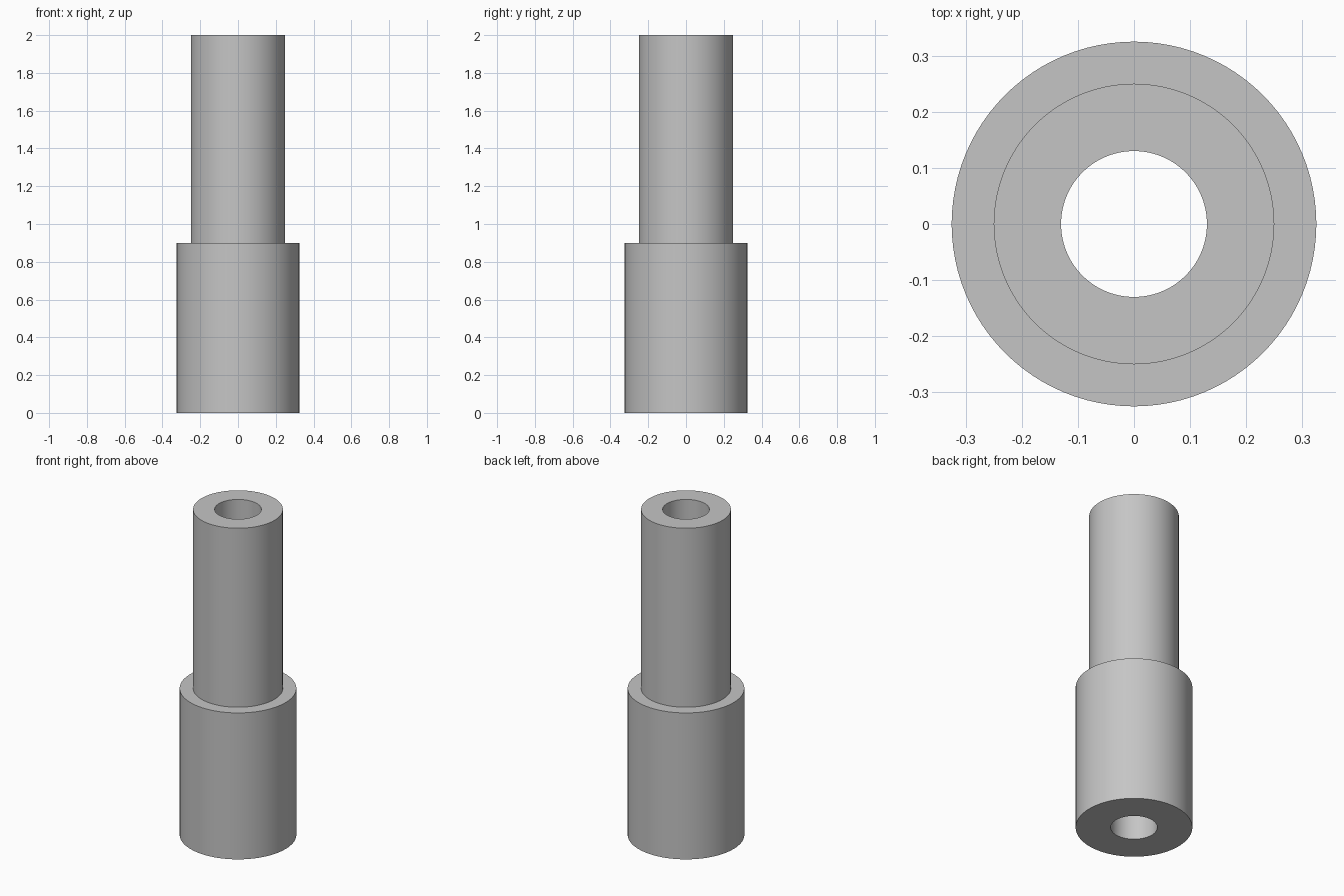
import bpy
import bmesh
import math

cube = bpy.data.objects.get("Cube")
if cube:
    bpy.data.objects.remove(cube, do_unlink=True)

SEGMENTS = 96
BORE, NECK, BODY = 0.13, 0.25, 0.325
SHOULDER, HEIGHT = 0.9, 2.0

# Plain grey material
grey = bpy.data.materials.new("light grey")
grey.use_nodes = True
colour = (0.56, 0.56, 0.56, 1)
grey.diffuse_color = colour
grey.node_tree.nodes["Principled BSDF"].inputs["Base Color"].default_value = colour

# Closed half-section: bore, wide body, shoulder and narrow neck
profile = [(BORE, 0), (BODY, 0), (BODY, SHOULDER),
           (NECK, SHOULDER), (NECK, HEIGHT), (BORE, HEIGHT)]

# Revolve the section into a stepped sleeve
bm = bmesh.new()
verts = [bm.verts.new((r, 0, z)) for r, z in profile]
edges = [bm.edges.new((v, verts[(i + 1) % len(verts)])) for i, v in enumerate(verts)]
bmesh.ops.spin(bm, geom=verts + edges, cent=(0, 0, 0), axis=(0, 0, 1),
               angle=math.tau, steps=SEGMENTS, use_merge=False)
bmesh.ops.remove_doubles(bm, verts=bm.verts, dist=0.0001)
bmesh.ops.recalc_face_normals(bm, faces=bm.faces)
mesh = bpy.data.meshes.new("stepped_sleeve")
bm.to_mesh(mesh)
bm.free()
mesh.materials.append(grey)

sleeve = bpy.data.objects.new("stepped_sleeve", mesh)
bpy.context.collection.objects.link(sleeve)
bpy.context.view_layer.objects.active = sleeve
sleeve.select_set(True)
bpy.ops.object.shade_smooth_by_angle(angle=math.radians(30))
